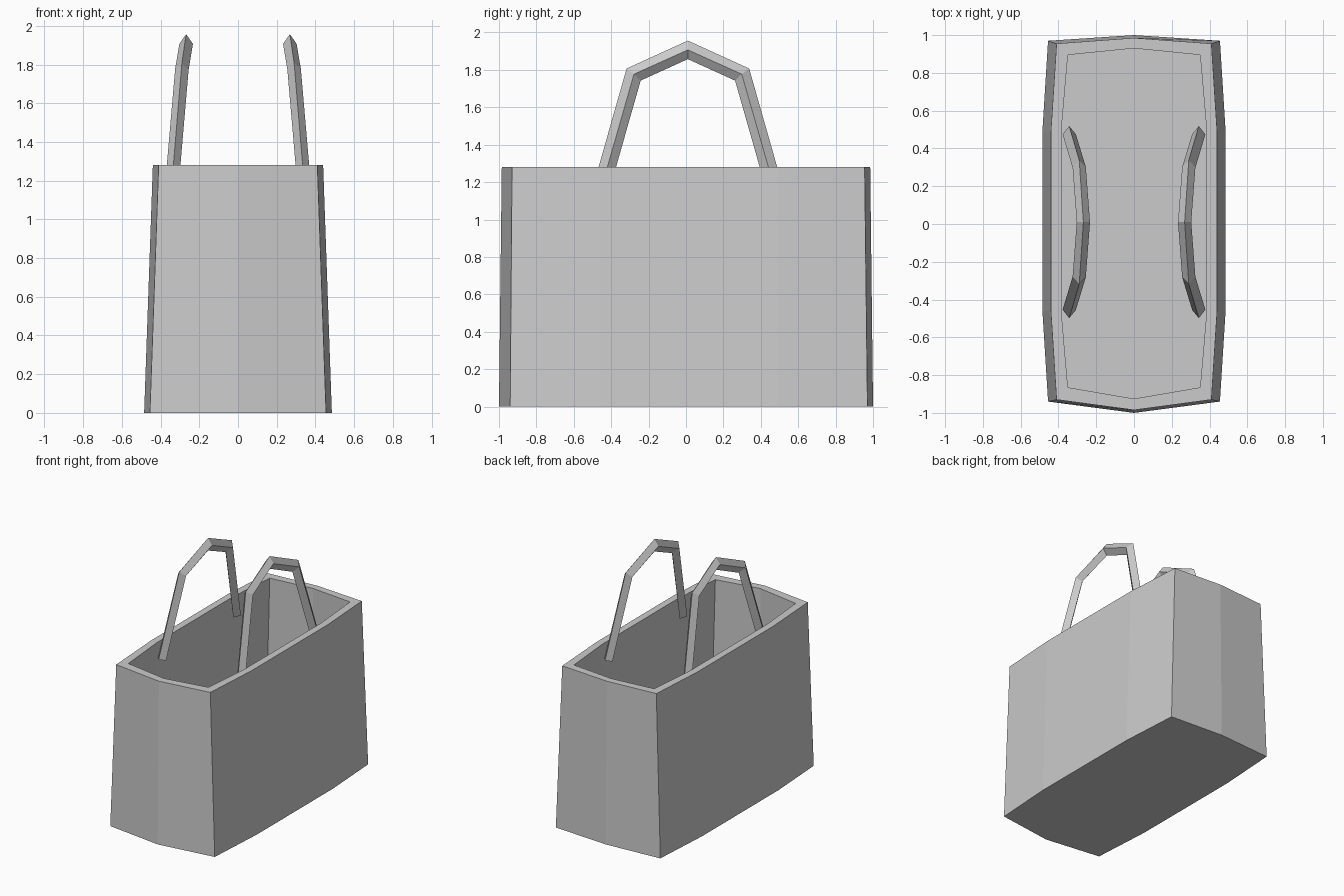
import bpy, bmesh
from mathutils import Vector

if "Cube" in bpy.data.objects:
    bpy.data.objects.remove(bpy.data.objects["Cube"])


def finish(name, bm):
    bmesh.ops.recalc_face_normals(bm, faces=bm.faces[:])
    mesh = bpy.data.meshes.new(name)
    bm.to_mesh(mesh)
    bm.free()
    obj = bpy.data.objects.new(name, mesh)
    bpy.context.collection.objects.link(obj)
    return obj


def loft(name, rings):
    """Skin equal-length rings of points and cap both ends."""
    bm = bmesh.new()
    loops = [[bm.verts.new(p) for p in ring] for ring in rings]
    for a, b in zip(loops, loops[1:]):
        for i in range(len(a)):
            j = (i + 1) % len(a)
            bm.faces.new((a[i], a[j], b[j], b[i]))
    bm.faces.new(loops[0])
    bm.faces.new(loops[-1])
    return finish(name, bm)


def outline(side, corner, back, back_mid, front, front_mid, z):
    """Eight-sided bag outline, bulging on every side."""
    half = [(0, front_mid), (corner, front), (side, -0.46), (side, 0.49),
            (corner, back), (0, back_mid)]
    pts = half + [(-x, y) for x, y in half[-2:0:-1]]
    return [(x, y, z) for x, y in pts]


# Bag body: outer wall, rim, inner wall and floor as one skin
loft("bag_body", [
    outline(0.485, 0.455, 0.97, 1.0, -0.94, -1.0, 0),
    outline(0.44, 0.41, 0.955, 0.985, -0.93, -0.985, 1.28),
    outline(0.385, 0.35, 0.895, 0.93, -0.865, -0.925, 1.28),
    outline(0.427, 0.393, 0.91, 0.943, -0.877, -0.938, 0.06),
])

# Handles: diamond section swept along a five-point arch
for name, s in (("left_handle", -1), ("right_handle", 1)):
    path = [Vector((s * x, y, z)) for x, y, z in (
        (0.343, -0.455, 1.16), (0.29, -0.28, 1.775), (0.268, 0.01, 1.907),
        (0.29, 0.30, 1.775), (0.343, 0.475, 1.16))]
    rings = []
    for i, p in enumerate(path):
        d_in = (p - path[max(i - 1, 0)]).normalized()
        d_out = (path[min(i + 1, 4)] - p).normalized()
        tangent = (d_in + d_out).normalized()
        normal = Vector((1, 0, 0)).cross(tangent).normalized()
        across = tangent.cross(normal).normalized()
        # Widen the section at bends so the strap keeps its width
        miter = 1 / max(tangent.dot(d_in), tangent.dot(d_out))
        n, a = normal * 0.045 * miter, across * 0.035
        rings.append([p + n, p + a, p - n, p - a])
    loft(name, rings)
